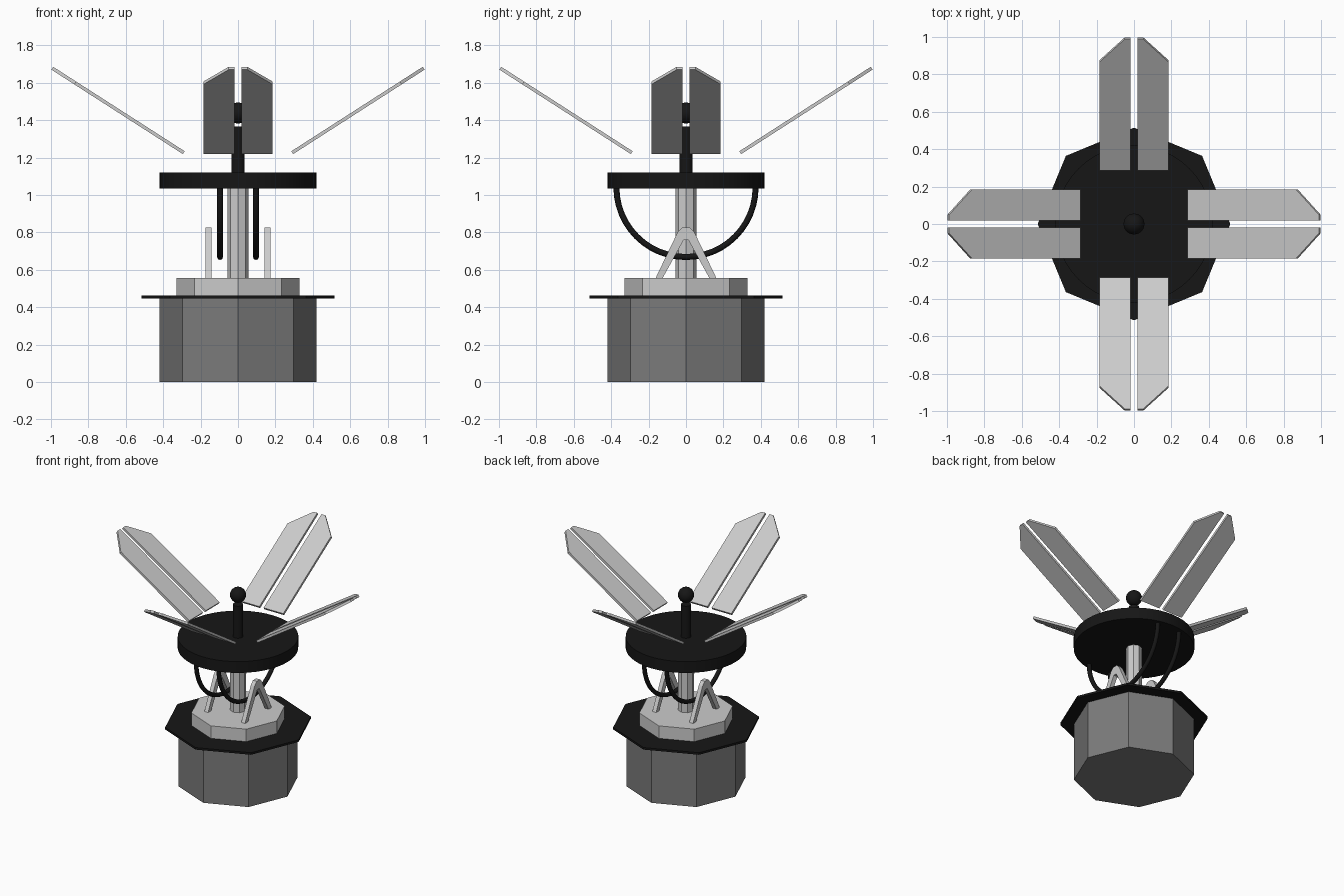
import bpy, bmesh
from math import pi, sin, cos, radians
from mathutils import Matrix, Vector

if "Cube" in bpy.data.objects:
    bpy.data.objects.remove(bpy.data.objects["Cube"])


def material(name, v):
    m = bpy.data.materials.new(name)
    m.diffuse_color = (v, v, v, 1)
    m.use_nodes = True
    m.node_tree.nodes["Principled BSDF"].inputs["Base Color"].default_value = m.diffuse_color
    return m


BLACK = material("black", 0.008)
DARK = material("dark_grey", 0.2)


def smooth(obj):
    bpy.ops.object.select_all(action='DESELECT')
    obj.select_set(True)
    bpy.context.view_layer.objects.active = obj
    bpy.ops.object.shade_smooth_by_angle(angle=radians(35))


def cylinder(name, sides, r, z0, z1, mat=None):
    bpy.ops.mesh.primitive_cylinder_add(vertices=sides, radius=r, depth=z1 - z0,
                                        location=(0, 0, (z0 + z1) / 2))
    obj = bpy.context.object
    obj.name = name
    if mat:
        obj.data.materials.append(mat)
    if sides > 12:
        smooth(obj)
    return obj


def slab(name, outline, thickness, matrix):
    """Flat outline in local XY, extruded evenly about local Z, then placed."""
    bm = bmesh.new()
    face = bm.faces.new([bm.verts.new((x, y, -thickness / 2)) for x, y in outline])
    ext = bmesh.ops.extrude_face_region(bm, geom=[face])
    bmesh.ops.translate(bm, vec=(0, 0, thickness),
                        verts=[v for v in ext["geom"] if isinstance(v, bmesh.types.BMVert)])
    bm.transform(matrix)
    bmesh.ops.recalc_face_normals(bm, faces=bm.faces)
    mesh = bpy.data.meshes.new(name)
    bm.to_mesh(mesh)
    bm.free()
    obj = bpy.data.objects.new(name, mesh)
    bpy.context.collection.objects.link(obj)
    return obj


# Octagonal base, rim plate, plinth and column
cylinder("base", 8, 0.42, 0, 0.45, DARK)
cylinder("rim_plate", 8, 0.515, 0.445, 0.461, BLACK)
cylinder("plinth", 8, 0.33, 0.455, 0.557)
cylinder("column", 8, 0.056, 0.55, 1.04)

# Round platform with mast and floating ball
cylinder("platform", 48, 0.42, 1.033, 1.12, BLACK)
cylinder("mast", 24, 0.036, 1.11, 1.366, BLACK)
bpy.ops.mesh.primitive_uv_sphere_add(segments=24, ring_count=16, radius=0.056,
                                     location=(0, 0, 1.438))
ball = bpy.context.object
ball.name = "mast_ball"
ball.data.materials.append(BLACK)
smooth(ball)

# A-shaped brackets and half-ring tubes, one of each per side
half = [(0.165, 0.55), (0.045, 0.80), (0.02, 0.826)]
inner = [(0.012, 0.76), (0.128, 0.55)]
flip = lambda pts: [(-x, y) for x, y in reversed(pts)]
bracket = half + flip(half) + flip(inner) + inner
to_side = Matrix(((0, 0, 1, 0), (1, 0, 0, 0), (0, 1, 0, 0), (0, 0, 0, 1)))
for side, s in (("left", -1), ("right", 1)):
    slab(f"{side}_bracket", bracket, 0.032, Matrix.Translation((s * 0.157, 0, 0)) @ to_side)

    curve = bpy.data.curves.new(f"{side}_half_ring", 'CURVE')
    curve.dimensions = '3D'
    curve.bevel_depth = 0.016
    curve.bevel_resolution = 2
    curve.use_fill_caps = True
    spline = curve.splines.new('POLY')
    n = 24
    spline.points.add(n)
    for i, p in enumerate(spline.points):
        a = pi + pi * i / n
        p.co = (s * 0.096, 0.372 * cos(a), 1.04 + 0.372 * sin(a), 1)
    ring = bpy.data.objects.new(f"{side}_half_ring", curve)
    bpy.context.collection.objects.link(ring)
    curve.materials.append(BLACK)

# Four pairs of tilted panels with clipped outer corners
panel = [(0, 0.018), (0.835, 0.018), (0.835, 0.05), (0.69, 0.185), (0, 0.185)]
tilt = Matrix.Translation((0.29, 0, 1.226)) @ Matrix.Rotation(radians(-32.7), 4, 'Y')
for i, where in enumerate(("right", "back", "left", "front")):
    turn = Matrix.Rotation(i * pi / 2, 4, 'Z')
    slab(f"{where}_panel_a", panel, 0.018, turn @ tilt)
    slab(f"{where}_panel_b", [(x, -y) for x, y in panel], 0.018, turn @ tilt)
